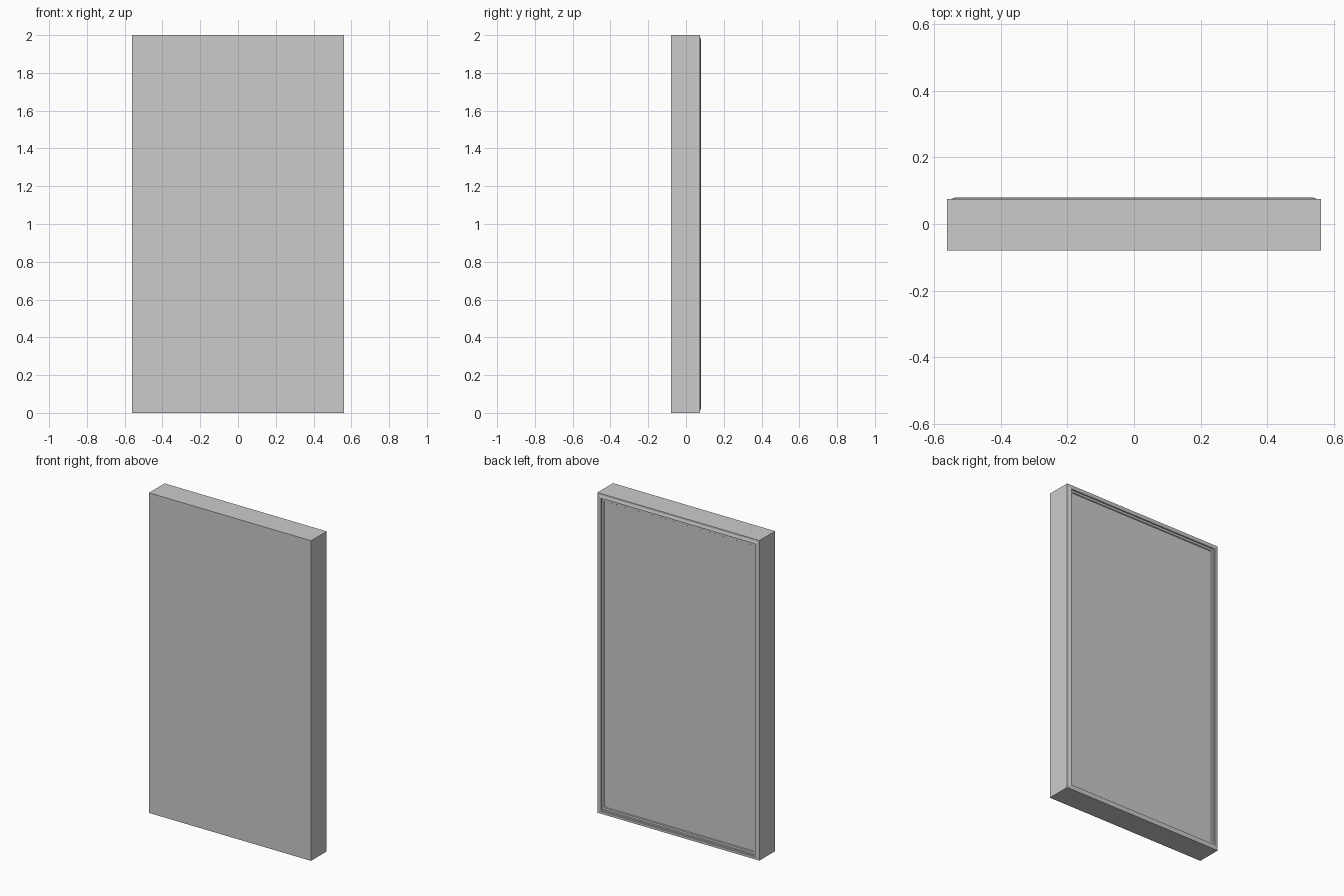
import bpy, bmesh

if "Cube" in bpy.data.objects:
    bpy.data.objects.remove(bpy.data.objects["Cube"])

W, H, FRONT = 0.56, 2.0, -0.079

# Back rim cross-section: (inset from the outer edge, y)
PROFILE = [(0, FRONT), (0, 0.075), (0.011, 0.075), (0.023, 0.079),
           (0.027, 0.079), (0.029, 0.072), (0.042, 0.072), (0.045, 0.067)]


def ring(bm, inset, y):
    x = W - inset
    return [bm.verts.new((sx, y, z)) for sx, z in
            ((-x, inset), (x, inset), (x, H - inset), (-x, H - inset))]


# Slab with moulded rim and recessed back panel
bm = bmesh.new()
rings = [ring(bm, *p) for p in PROFILE]
for a, b in zip(rings, rings[1:]):
    for i in range(4):
        j = (i + 1) % 4
        bm.faces.new((a[i], a[j], b[j], b[i]))
bm.faces.new(rings[0])
bm.faces.new(rings[-1])
bmesh.ops.recalc_face_normals(bm, faces=bm.faces)

mesh = bpy.data.meshes.new("framed_panel")
bm.to_mesh(mesh)
bm.free()
panel = bpy.data.objects.new("framed_panel", mesh)
bpy.context.collection.objects.link(panel)
